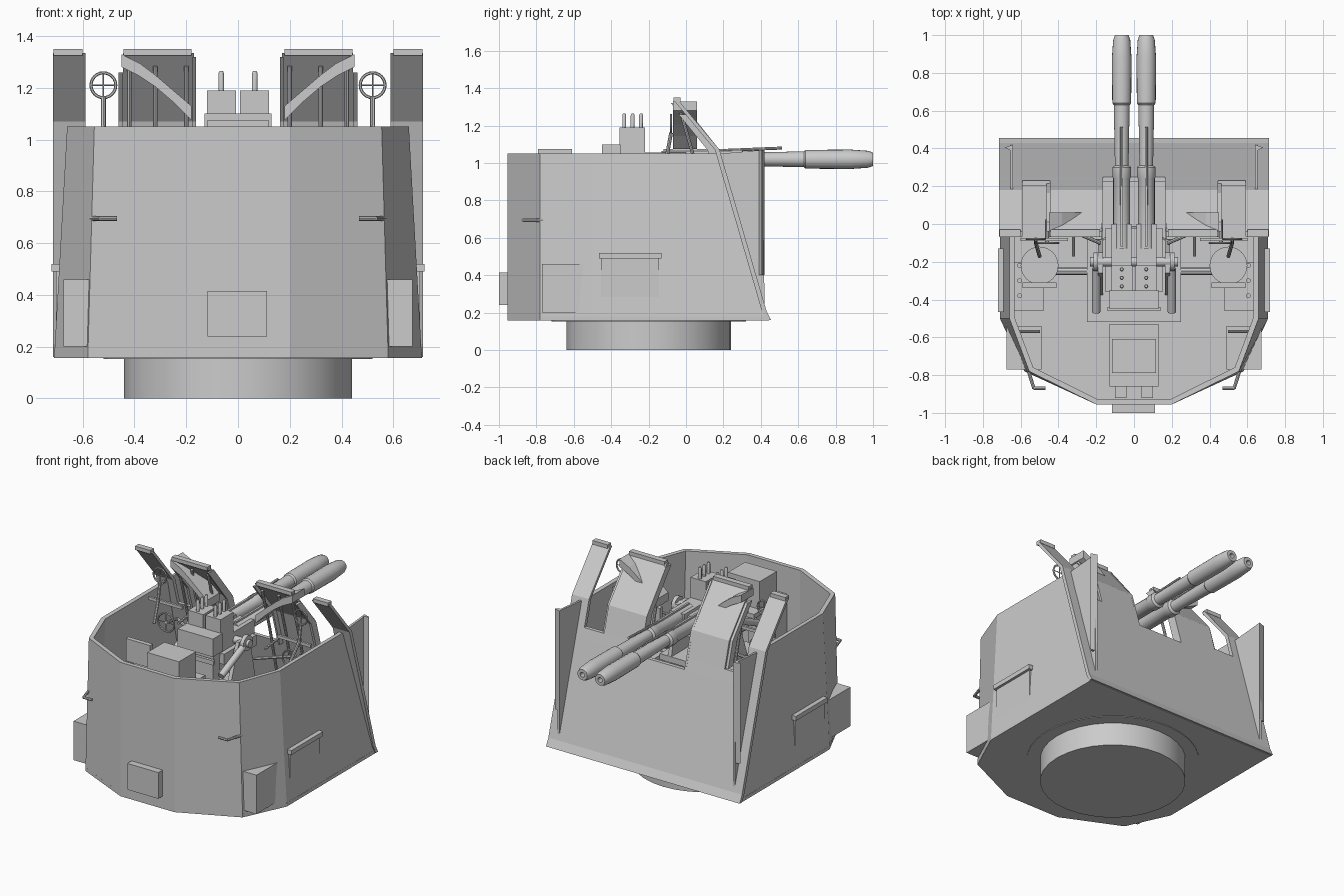
import bpy, bmesh, math
from mathutils import Vector

if "Cube" in bpy.data.objects:
    bpy.data.objects.remove(bpy.data.objects["Cube"])


def finish(name, bm, mirror=False, smooth=False):
    bmesh.ops.recalc_face_normals(bm, faces=bm.faces)
    me = bpy.data.meshes.new(name)
    bm.to_mesh(me)
    bm.free()
    ob = bpy.data.objects.new(name, me)
    bpy.context.collection.objects.link(ob)
    if mirror:
        ob.modifiers.new("Mirror", 'MIRROR').use_mirror_merge = False
    if smooth:
        bpy.context.view_layer.objects.active = ob
        ob.select_set(True)
        bpy.ops.object.shade_smooth_by_angle(angle=math.radians(35))
        ob.select_set(False)
    return ob


def prism(name, pts, axis, a, b, mirror=False):
    """Extrude a 2D outline along an axis (0=x: pts yz, 1=y: pts xz, 2=z: pts xy)."""
    bm = bmesh.new()
    rings = []
    for h in (a, b):
        ring = []
        for p in pts:
            c = list(p)
            c.insert(axis, h)
            ring.append(bm.verts.new(c))
        rings.append(ring)
    n = len(pts)
    for r in rings:
        bm.faces.new(r)
    for i in range(n):
        j = (i + 1) % n
        bm.faces.new((rings[0][i], rings[0][j], rings[1][j], rings[1][i]))
    return finish(name, bm, mirror)


def box(name, x, y, z, mirror=False):
    pts = [(x[0], y[0]), (x[1], y[0]), (x[1], y[1]), (x[0], y[1])]
    return prism(name, pts, 2, z[0], z[1], mirror)


def rod(name, pts, r, mirror=False, seg=8):
    bm = bmesh.new()
    for p, q in zip(pts, pts[1:]):
        p, q = Vector(p), Vector(q)
        m = (q - p).to_track_quat('Z', 'Y').to_matrix().to_4x4()
        m.translation = (p + q) / 2
        bmesh.ops.create_cone(bm, cap_ends=True, segments=seg, radius1=r, radius2=r,
                              depth=(q - p).length + r * 0.6, matrix=m)
    return finish(name, bm, mirror, True)


def lathe(name, prof, axis, c, seg=24, closed=False, mirror=False, smooth=True):
    """Revolve (radius, height) points round an axis through c."""
    bm = bmesh.new()
    rings = []
    for r, h in prof:
        ring = []
        for k in range(seg):
            t = 2 * math.pi * k / seg
            v = [r * math.cos(t), r * math.sin(t)]
            v.insert(axis, h)
            ring.append(bm.verts.new(Vector(v) + Vector(c)))
        rings.append(ring)
    pairs = list(zip(rings, rings[1:])) + ([(rings[-1], rings[0])] if closed else [])
    for p, q in pairs:
        for k in range(seg):
            j = (k + 1) % seg
            bm.faces.new((p[k], p[j], q[j], q[k]))
    if not closed:
        bm.faces.new(rings[0])
        bm.faces.new(rings[-1])
    return finish(name, bm, mirror, smooth)


def strip(name, x0, x1, path, t, mirror=False):
    """Bent plate: yz path with thickness toward the inside."""
    inner = [(y - t, z) for y, z in path]
    return prism(name, path + inner[::-1], 0, x0, x1, mirror)


def wheel(name, x, y, z, R):
    ring = [(R + 0.006 * math.cos(a), 0.006 * math.sin(a))
            for a in [k * math.pi / 3 for k in range(6)]]
    lathe(name + "_rim", ring, 1, (x, y, z), closed=True, mirror=True)
    rod(name + "_spoke_a", [(x - R, y, z), (x + R, y, z)], 0.003, True, 6)
    rod(name + "_spoke_b", [(x, y, z - R), (x, y, z + R)], 0.003, True, 6)


# base ring and floor
lathe("base_ring", [(0.44, 0), (0.44, 0.16)], 2, (0, -0.2, 0), 32)
lathe("base_flange", [(0.52, 0.153), (0.52, 0.165)], 2, (0, -0.2, 0), 32)
half = [(0.71, 0.445), (0.71, -0.5), (0.58, -0.78), (0.2, -0.955)]
prism("floor", half + [(-x, y) for x, y in half[::-1]], 2, 0.157, 0.18)

# tapered tub wall
top = [(0.66, 0.175), (0.66, -0.5), (0.555, -0.78), (0.2, -0.955)]
bm = bmesh.new()
low = [bm.verts.new((x, y, 0.16)) for x, y in half + [(-x, y) for x, y in half[::-1]]]
upp = [bm.verts.new((x, y, 1.05)) for x, y in top + [(-x, y) for x, y in top[::-1]]]
for i in range(len(low) - 1):
    bm.faces.new((low[i], upp[i], upp[i + 1], low[i + 1]))
me = bpy.data.meshes.new("tub_wall")
bm.to_mesh(me)
bm.free()
wall = bpy.data.objects.new("tub_wall", me)
bpy.context.collection.objects.link(wall)
mod = wall.modifiers.new("Solidify", 'SOLIDIFY')
mod.thickness, mod.offset, mod.use_even_offset = 0.028, -1, True

# sloped front shield with notches
strip("shield_lower", -0.715, 0.715, [(0.455, 0.16), (0.43, 0.21), (0.25, 0.83)], 0.025)
strip("shield_middle", 0.17, 0.715, [(0.25, 0.83), (0.229, 0.9)], 0.025, True)
slope = [(0.229, 0.9), (0.18, 1.07), (-0.04, 1.335)]
for nm, x0, x1 in (("inner", 0.17, 0.445), ("outer", 0.59, 0.715)):
    strip("shield_" + nm, x0, x1, slope, 0.025, True)
    box("shield_lip_" + nm, (x0 + 0.01, x1 - 0.003), (-0.068, -0.03), (1.325, 1.35), True)
strip("shield_flange_in", 0.163, 0.176, [(0.25, 0.83), (0.18, 1.07), (-0.02, 1.32)], 0.06, True)
strip("shield_flange_out", 0.445, 0.462, [(0.215, 0.9), (0.165, 1.07), (0.01, 1.26)], 0.05, True)

# curved deflector blades through the inner shields
upper = [(0.18, 1.13), (0.25, 1.19), (0.32, 1.25), (0.38, 1.295), (0.45, 1.33)]
under = [(0.45, 1.28), (0.38, 1.245), (0.32, 1.205), (0.25, 1.145), (0.18, 1.075)]
prism("deflector", upper + under, 1, -0.07, 0.06, True)

# triangular side fins with a bent outer lip
prism("side_fin", [(0.42, 0.22), (0.41, 1.07), (0.18, 1.05)], 0, 0.64, 0.655, True)
prism("fin_lip", [(0.64, 0.4), (0.655, 0.39), (0.685, 0.405), (0.64, 0.42)], 2, 0.4, 1.07, True)

# outside fittings
box("rear_box", (-0.117, 0.112), (-1.0, -0.94), (0.24, 0.415))
box("corner_locker", (0.49, 0.675), (-0.77, -0.54), (0.2, 0.46), True)
box("side_door", (0.66, 0.703), (-0.455, -0.145), (0.28, 0.5), True)
box("door_rail", (0.68, 0.72), (-0.465, -0.13), (0.49, 0.52), True)
rod("hand_hold", [(0.565, -0.76, 0.695), (0.53, -0.87, 0.695), (0.47, -0.87, 0.695)], 0.009, True)
rod("inner_hold", [(0.5, -0.57, 0.7), (0.62, -0.57, 0.7)], 0.008, True)

# pedestal and carriage
lathe("pedestal", [(0.24, 0.17), (0.2, 0.3), (0.15, 0.7)], 2, (0, -0.25, 0), 24)
box("carriage_deck", (-0.25, 0.25), (-0.52, -0.08), (0.66, 0.7))
prism("carriage_cheek", [(-0.38, 0.69), (-0.08, 0.69), (-0.15, 1.02), (-0.26, 1.02)],
      0, 0.165, 0.19, True)
rod("trunnion_axle", [(-0.225, -0.2, 1.0), (0.225, -0.2, 1.0)], 0.025, seg=16)
lathe("trunnion_disc", [(0.05, 0.19), (0.05, 0.215)], 0, (0, -0.2, 1.0), 20, mirror=True)
rod("balance_spring", [(0.2, -0.24, 0.98), (0.2, -0.46, 0.88)], 0.022, True, 12)

# twin guns
box("gun_cradle", (-0.15, 0.15), (-0.36, -0.02), (0.9, 0.97))
box("receiver", (0.012, 0.12), (-0.43, 0.0), (0.95, 1.055), True)
box("breech_plate", (-0.13, 0.13), (-0.45, -0.35), (0.98, 1.1))
box("breech_block", (-0.117, 0.117), (-0.43, -0.36), (0.74, 0.98))
box("loader", (0.008, 0.12), (-0.355, -0.22), (1.03, 1.19), True)
for i, y in enumerate((-0.33, -0.285, -0.24)):
    lathe("round_%d" % i, [(0.011, 1.15), (0.011, 1.255), (0.007, 1.265)], 2,
          (0.065, y, 0), 10, mirror=True)
box("loading_tray", (-0.14, 0.14), (-0.46, -0.44), (0.93, 0.96))
lathe("barrel", [(0.045, -0.13), (0.045, 0.24), (0.05, 0.25), (0.05, 0.3), (0.036, 0.31),
                 (0.042, 0.63), (0.05, 0.64), (0.052, 0.88), (0.045, 0.975), (0.036, 1.0),
                 (0.016, 1.0), (0.016, 0.95)], 1, (0.065, 0, 1.02), 20, mirror=True)
box("barrel_rib", (0.058, 0.072), (-0.12, 0.2), (1.04, 1.075), True)
rod("barrel_rod", [(0.065, -0.1, 1.055), (0.065, 0.51, 1.08)], 0.008, True)

# crew seats, sights and handwheels
lathe("seat", [(0.1, 0.66), (0.1, 0.69)], 2, (0.5, -0.22, 0), 24, mirror=True)
rod("seat_post", [(0.5, -0.22, 0.17), (0.5, -0.22, 0.66)], 0.025, True, 12)
box("seat_back", (0.41, 0.59), (-0.34, -0.31), (0.72, 0.87), True)
rod("seat_arm", [(0.2, -0.25, 0.68), (0.5, -0.25, 0.65)], 0.02, True)
rod("sight_post", [(0.52, -0.08, 1.16), (0.52, -0.1, 1.05), (0.5, -0.17, 0.93)], 0.01, True)
wheel("ring_sight", 0.52, -0.08, 1.21, 0.048)
wheel("handwheel", 0.46, -0.1, 0.92, 0.06)
rod("handwheel_shaft", [(0.46, -0.1, 0.92), (0.46, 0.02, 0.9), (0.18, -0.1, 0.85)], 0.01, True)
box("sight_bar", (0.35, 0.6), (-0.09, -0.075), (1.03, 1.05), True)
for i, x in enumerate((0.2, 0.32, 0.42)):
    rod("shield_strut_%d" % i, [(x, -0.03, 1.28), (x, 0.05, 1.0), (x, 0.12, 0.7),
                                (x, 0.3, 0.55)], 0.009, True)
rod("strut_grip", [(0.32, 0.0, 1.0), (0.32, -0.17, 0.98)], 0.008, True)

# ready lockers and ammunition box
box("side_locker", (0.48, 0.65), (-0.46, -0.2), (0.18, 0.5), True)
for i, y in enumerate((-0.22, -0.3, -0.38)):
    lathe("locker_knob_%d" % i, [(0.013, 0.49), (0.013, 0.53)], 2, (0.605, y, 0), 10, mirror=True)
box("ammo_shelf", (-0.13, 0.13), (-0.86, -0.53), (0.86, 0.89))
box("ammo_box", (-0.117, 0.117), (-0.79, -0.61), (0.88, 1.075))
box("shelf_leg", (0.04, 0.1), (-0.92, -0.8), (0.17, 0.87), True)
